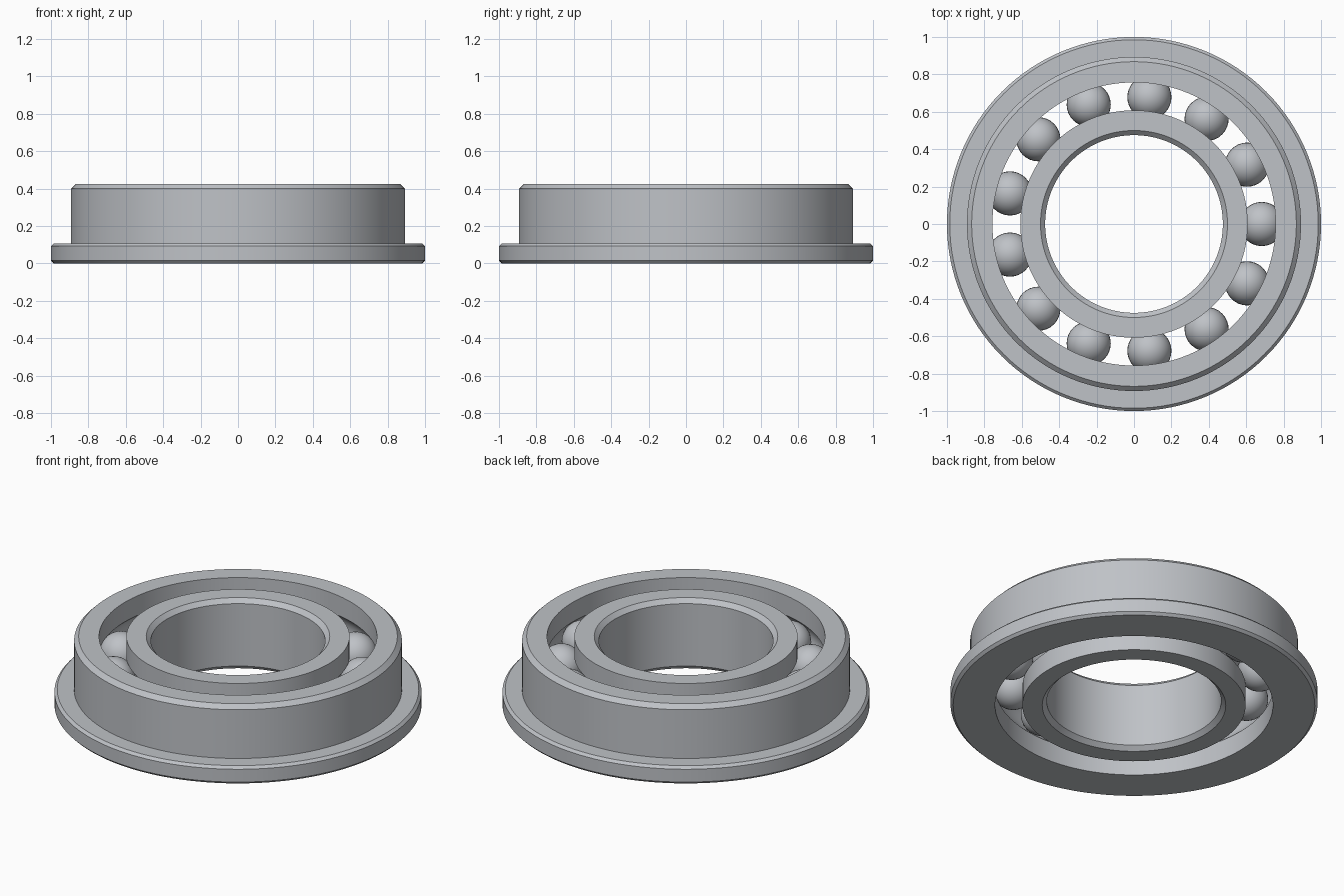
import bpy, math

cube = bpy.data.objects.get("Cube")
if cube:
    bpy.data.objects.remove(cube, do_unlink=True)

HEIGHT = 0.425
MID = HEIGHT / 2
TRACK = 0.683        # radius of the circle of ball centres
BALL = 0.118
GROOVE = 0.12
BALLS = 13
SEGMENTS = 128

steel = bpy.data.materials.new("steel_grey")
steel.use_nodes = True
colour = (0.52, 0.54, 0.57, 1)
steel.diffuse_color = colour
steel.node_tree.nodes["Principled BSDF"].inputs["Base Color"].default_value = colour


def groove(wall, steps=12):
    """Arc of (radius, z) points cut into a wall, from bottom to top."""
    side = 1 if wall > TRACK else -1
    half = math.acos(abs(wall - TRACK) / GROOVE)
    angles = [-half + 2 * half * i / steps for i in range(steps + 1)]
    return [(TRACK + side * GROOVE * math.cos(a), MID + GROOVE * math.sin(a)) for a in angles]


def finish(obj):
    obj.data.materials.append(steel)
    bpy.ops.object.select_all(action='DESELECT')
    obj.select_set(True)
    bpy.context.view_layer.objects.active = obj
    bpy.ops.object.shade_smooth_by_angle(angle=math.radians(30))


def lathe(name, profile):
    """Spin a closed counter-clockwise (radius, z) profile around z."""
    n = len(profile)
    verts, faces = [], []
    for s in range(SEGMENTS):
        a = 2 * math.pi * s / SEGMENTS
        verts += [(r * math.cos(a), r * math.sin(a), z) for r, z in profile]
        here, there = s * n, (s + 1) % SEGMENTS * n
        for i in range(n):
            j = (i + 1) % n
            faces.append((here + i, there + i, there + j, here + j))
    mesh = bpy.data.meshes.new(name)
    mesh.from_pydata(verts, [], faces)
    obj = bpy.data.objects.new(name, mesh)
    bpy.context.collection.objects.link(obj)
    finish(obj)


# Outer ring with flange, chamfers and ball groove
bore = 0.757
lathe("outer_ring", [
    (bore, 0), (0.985, 0), (1, 0.015), (1, 0.092), (0.985, 0.107),
    (0.893, 0.107), (0.893, HEIGHT - 0.025), (0.868, HEIGHT), (bore, HEIGHT),
] + groove(bore)[::-1])

# Inner ring with chamfered bore and ball groove
rim = 0.608
lathe("inner_ring", [
    (0.475, 0.025), (0.5, 0), (rim, 0),
] + groove(rim) + [
    (rim, HEIGHT), (0.5, HEIGHT), (0.475, HEIGHT - 0.025),
])

# Balls
for k in range(BALLS):
    a = 2 * math.pi * k / BALLS
    bpy.ops.mesh.primitive_uv_sphere_add(
        segments=32, ring_count=16, radius=BALL,
        location=(TRACK * math.cos(a), TRACK * math.sin(a), MID))
    ball = bpy.context.object
    ball.name = f"ball_{k + 1}"
    finish(ball)
